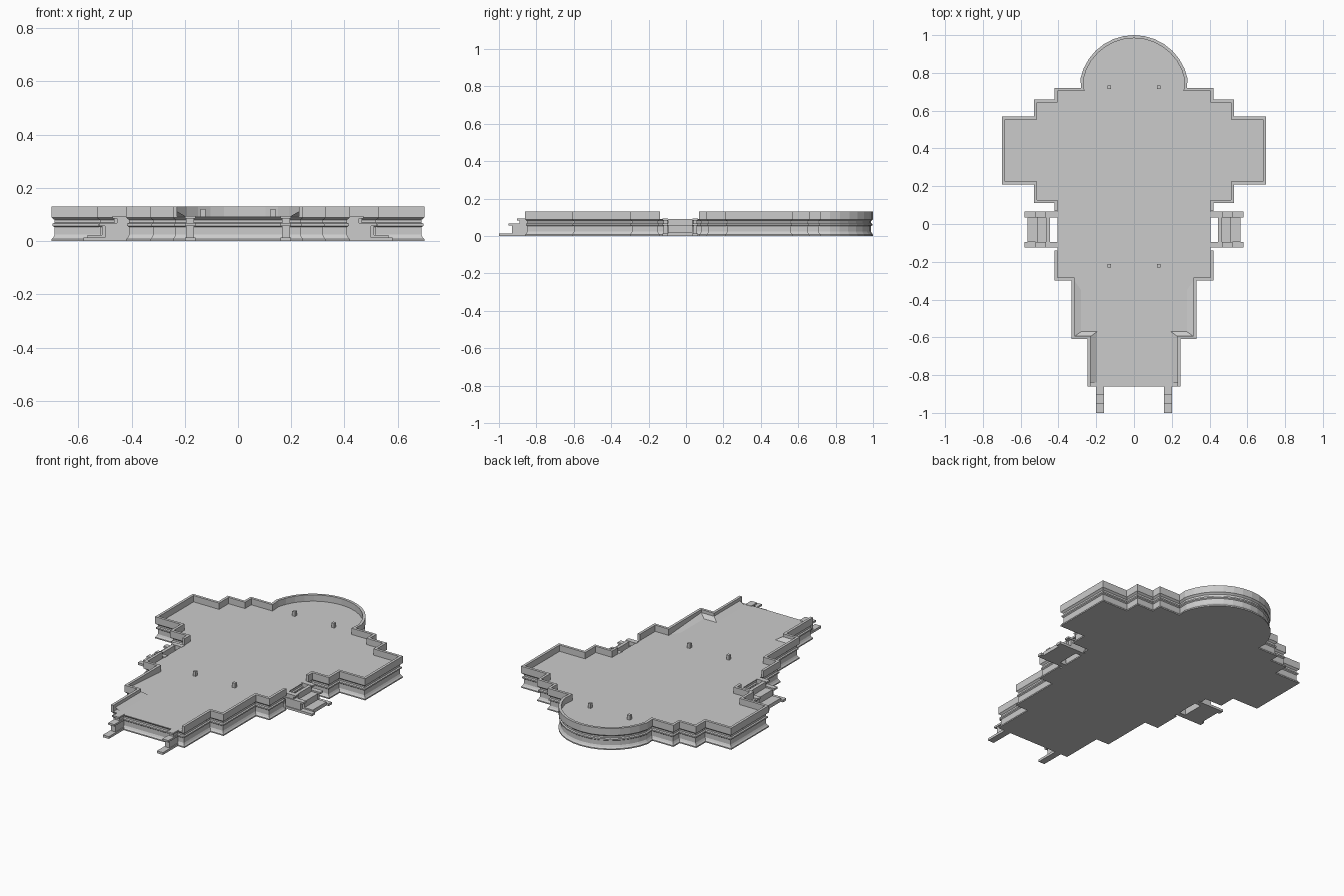
import bpy, bmesh, math
from mathutils import Vector

if "Cube" in bpy.data.objects:
    bpy.data.objects.remove(bpy.data.objects["Cube"])

FLOOR, TOP = 0.092, 0.13


def make_object(name, bm):
    bmesh.ops.recalc_face_normals(bm, faces=bm.faces)
    mesh = bpy.data.meshes.new(name)
    bm.to_mesh(mesh)
    bm.free()
    obj = bpy.data.objects.new(name, mesh)
    bpy.context.collection.objects.link(obj)
    return obj


def offset(points, dist, closed):
    """Mitred inward offset of a counter-clockwise outline."""
    pts = [Vector(p) for p in points]
    n, out = len(pts), []
    for i, p in enumerate(pts):
        normals = []
        if closed or i > 0:
            d = (p - pts[i - 1]).normalized()
            normals.append(Vector((-d.y, d.x)))
        if closed or i < n - 1:
            d = (pts[(i + 1) % n] - p).normalized()
            normals.append(Vector((-d.y, d.x)))
        a, b = normals[0], normals[-1]
        out.append(p + (a + b) * (dist / (1 + a.dot(b))))
    return out


def mirrored(points):
    return [(-x, y) for x, y in reversed(points)]


def boxes(name, items):
    """One object made of boxes given as x0, x1, y0, y1, z0, z1."""
    bm = bmesh.new()
    for x0, x1, y0, y1, z0, z1 in items:
        cube = bmesh.ops.create_cube(bm, size=1)
        for v in cube["verts"]:
            v.co = ((x0 + x1) / 2 + v.co.x * (x1 - x0),
                    (y0 + y1) / 2 + v.co.y * (y1 - y0),
                    (z0 + z1) / 2 + v.co.z * (z1 - z0))
    return make_object(name, bm)


def mirror_x(obj):
    obj.modifiers.new("mirror", "MIRROR").use_axis[0] = True


# Outline: stepped nave, side entrance notch, stepped transept, round apse
nave = [(.245, -.86), (.245, -.61), (.33, -.61), (.33, -.30), (.42, -.30), (.42, -.14)]
notch = [(.405, -.14), (.405, .07)]
transept = [(.42, .07), (.42, .11), (.53, .11), (.53, .21), (.70, .21), (.70, .57),
            (.53, .57), (.53, .66), (.42, .66), (.42, .72), (.28, .72)]
apse = [(.29 * math.cos(a), .71 + .29 * math.sin(a))
        for a in (math.radians(12 + 156 * i / 14) for i in range(15))]
back = transept + apse + mirrored(transept)
outline = nave + notch + back + mirrored(notch) + mirrored(nave)

# Moulded platform, lofted from a wall profile of (inset, height)
profile = [(0, 0), (0, .007), (.006, .014), (.011, .024), (.011, .052), (.004, .057),
           (.004, .065), (.011, .069), (.011, .079), (.004, .085), (0, .088), (0, FLOOR)]
bm = bmesh.new()
rings = [[bm.verts.new((p.x, p.y, z)) for p in offset(outline, d, True)] for d, z in profile]
count = len(outline)
for low, high in zip(rings, rings[1:]):
    for i in range(count):
        j = (i + 1) % count
        bm.faces.new((low[i], low[j], high[j], high[i]))
bm.faces.new(rings[0])
bm.faces.new(rings[-1])
make_object("platform", bm)


# Parapet walls, open at the front and side entrances
def parapet(name, path):
    bm = bmesh.new()
    inner = offset(path, .016, False)
    sections = []
    for p, q in zip(path, inner):
        sections.append([bm.verts.new((c[0], c[1], z)) for c, z in
                         ((p, .088), (p, TOP), (q, TOP), (q, .088))])
    for s, t in zip(sections, sections[1:]):
        for i in range(4):
            j = (i + 1) % 4
            bm.faces.new((s[i], s[j], t[j], t[i]))
    bm.faces.new(sections[0])
    bm.faces.new(sections[-1])
    make_object(name, bm)


parapet("parapet_right", nave)
parapet("parapet_back", back)
parapet("parapet_left", mirrored(nave))

# Sloped strip along the inside of the nave parapet
upper = [(.315, -.30, FLOOR), (.315, -.595, .112), (.23, -.595, .112), (.23, -.84, .112)]
lower = [(.28, -.35, FLOOR), (.28, -.57, FLOOR), (.195, -.57, FLOOR), (.195, -.84, FLOOR)]
bm = bmesh.new()
u = [bm.verts.new(p) for p in upper]
w = [bm.verts.new(p) for p in lower]
for i in range(3):
    bm.faces.new((w[i], w[i + 1], u[i + 1], u[i]))
slope = make_object("inner_slope", bm)
for f in slope.data.polygons:
    if f.normal.z < 0:
        f.flip()
mirror_x(slope)

# Stair cheek layers: reach, side inset, bottom, top
layers = [(1.0, 0, 0, .014), (.50, .005, .014, .056), (.64, 0, .056, .067),
          (.22, .005, .067, .084), (.32, 0, .084, .094)]

front = []
for reach, inset, z0, z1 in layers:
    front.append((.16 + inset, .20 - inset, -.86 - .14 * reach, -.85, z0, z1))
mirror_x(boxes("front_stair_cheek", front))

side = []
for y0 in (-.125, .035):
    for reach, inset, z0, z1 in layers:
        side.append((.40, .42 + .16 * reach, y0 + inset, y0 + .03 - inset, z0, z1))
mirror_x(boxes("side_stair_cheek", side))

# Side entrance steps
mirror_x(boxes("side_steps", [(.445, x1, -.095, .035, z0, z1) for x1, z0, z1 in
                              ((.565, 0, .022), (.51, .022, .058), (.465, .058, .092))]))

# Small floor posts
posts = boxes("floor_posts", [(.122, .140, y - .009, y + .009, .088, .12)
                              for y in (-.22, .725)])
mirror_x(posts)
